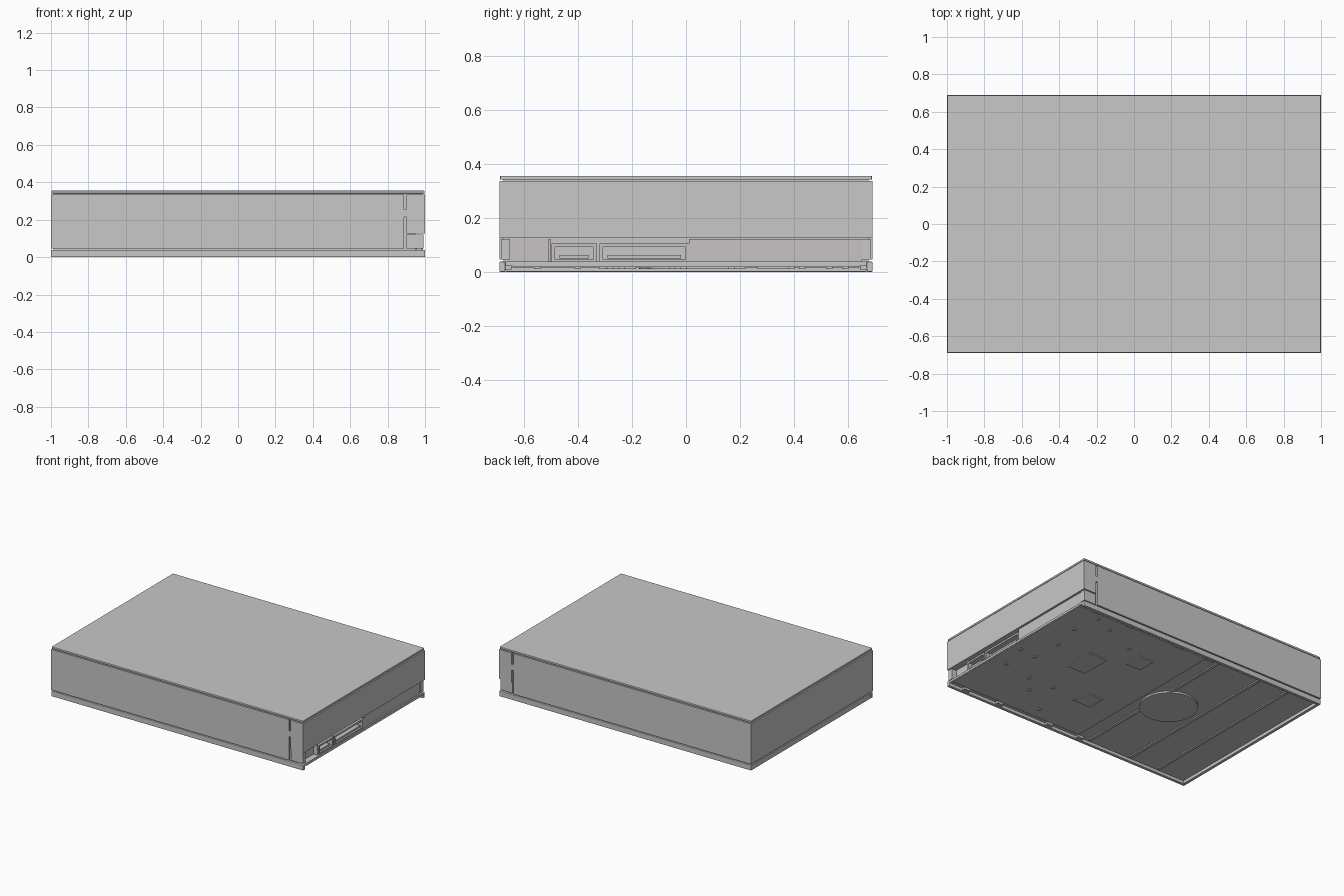
import bpy, bmesh, math

cube = bpy.data.objects.get("Cube")
if cube:
    bpy.data.objects.remove(cube, do_unlink=True)


def material(name, rgb):
    m = bpy.data.materials.new(name)
    m.use_nodes = True
    m.diffuse_color = (*rgb, 1)
    m.node_tree.nodes["Principled BSDF"].inputs["Base Color"].default_value = (*rgb, 1)
    return m


GREY = material("light grey metal", (0.58, 0.58, 0.58))
PALE = material("warm grey plastic", (0.58, 0.55, 0.56))


def finish(name, bm, mat, bevel=0):
    bmesh.ops.recalc_face_normals(bm, faces=bm.faces)
    mesh = bpy.data.meshes.new(name)
    bm.to_mesh(mesh)
    bm.free()
    mesh.materials.append(mat)
    obj = bpy.data.objects.new(name, mesh)
    bpy.context.collection.objects.link(obj)
    if bevel:
        mod = obj.modifiers.new("edge", "BEVEL")
        mod.width, mod.segments = bevel, 2
    return obj


def boxes(name, spans, mat=GREY, bevel=0):
    """One object from boxes, each given as x, y and z ranges."""
    bm = bmesh.new()
    for span in spans:
        verts = bmesh.ops.create_cube(bm, size=1)["verts"]
        for v in verts:
            for i, (lo, hi) in enumerate(span):
                v.co[i] = lo if v.co[i] < 0 else hi
    return finish(name, bm, mat, bevel)


def prism(name, outline, y0, y1, mat=GREY):
    """Extrude an x-z outline along y."""
    bm = bmesh.new()
    face = bm.faces.new([bm.verts.new((x, y0, z)) for x, z in outline])
    new = bmesh.ops.extrude_face_region(bm, geom=[face])["geom"]
    for v in new:
        if isinstance(v, bmesh.types.BMVert):
            v.co.y = y1
    return finish(name, bm, mat)


def mirrored(lo, hi):
    return ((lo, hi), (-hi, -lo))


# Inner body, stepped back below the connector-end wall
boxes("inner_body", [((-0.986, 0.95), (-0.675, 0.675), (0.03, 0.125))])
boxes("upper_body", [((-0.986, 0.986), (-0.675, 0.675), (0.125, 0.341))])

# Long side panels with relief slits and a raised corner flap
panel = [(-1, 0.045), (0.887, 0.045), (0.887, 0.215), (0.9, 0.215),
         (0.9, 0.125), (1, 0.125), (1, 0.336), (0.9, 0.336),
         (0.9, 0.255), (0.887, 0.255), (0.887, 0.336), (-1, 0.336)]
for name, (y0, y1) in zip(("back_panel", "front_panel"), mirrored(0.676, 0.69)):
    prism(name, panel, y0, y1)

# End walls
boxes("left_end_wall", [((0.986, 1), (-0.676, 0.676), (0.125, 0.336))])
boxes("right_end_wall", [((-1, -0.986), (-0.676, 0.676), (0.045, 0.336))])

# Lid
boxes("lid", [((-0.998, 0.998), (-0.688, 0.688), (0.341, 0.355))], bevel=0.003)

# Corner brackets and cover plate at the connector end
boxes("corner_brackets", [((0.9, 0.993), y, (0.045, 0.122))
                          for y in mirrored(0.652, 0.684)])
boxes("end_cover_plate", [((0.94, 0.988), (0.015, 0.652), (0.035, 0.122))], PALE)
boxes("end_recess_plate", [((0.94, 0.955), (-0.652, -0.5), (0.035, 0.122))], PALE)


# Connector sockets: a frame around a tongue
def socket(name, y0, y1):
    z0, z1, t = 0.033, 0.105, 0.013
    x = (0.94, 0.99)
    boxes(name, [(x, (y0, y1), (z0, z0 + t)),
                 (x, (y0, y1), (z1 - t, z1)),
                 (x, (y0, y0 + t), (z0 + t, z1 - t)),
                 (x, (y1 - t, y1), (z0 + t, z1 - t)),
                 ((0.94, 0.983), (y0 + 0.03, y1 - 0.03), (0.05, 0.063))], PALE)


socket("small_connector", -0.498, -0.33)
socket("large_connector", -0.32, 0.012)
boxes("connector_posts", [((0.94, 0.985), (y, y + 0.008), (0.033, 0.122))
                          for y in (-0.508, 0.012)], PALE)

# Tray floor and rim, open at the connector end
boxes("tray_floor", [((-0.99, 0.998), (-0.68, 0.68), (0.022, 0.038))])
boxes("tray_rim", [((-1, 1), y, (0, 0.038)) for y in mirrored(0.668, 0.69)]
      + [((-1, -0.978), (-0.668, 0.668), (0, 0.038))], bevel=0.003)
boxes("rim_tabs", [((x, x + 0.05), y, (0.006, 0.024))
                   for x in (-0.12, 0.14, 0.56, 0.84)
                   for y in mirrored(0.645, 0.67)])

# Underside: circuit plate, ribs, chips and studs
boxes("underside_plate", [((-0.07, 0.995), (-0.64, 0.64), (0.017, 0.023))])
boxes("underside_ribs", [((x - 0.011, x + 0.011), (-0.65, 0.65), (0.014, 0.023))
                         for x in (-0.17, -0.515, -0.75)])
chips = [(0.49, 0.11, 0.075, 0.11), (0.23, 0.33, 0.06, 0.065), (0.17, -0.25, 0.06, 0.065)]
boxes("underside_chips", [((x - w, x + w), (y - d, y + d), (0.01, 0.018))
                          for x, y, w, d in chips])
studs = [(0.83, 0.39), (0.8, 0.59), (0.65, 0.53), (0.78, 0.17), (0.8, -0.05),
         (0.93, -0.03), (0.88, -0.24), (0.65, -0.28), (0.45, -0.28),
         (0.25, -0.31), (0.34, -0.55), (0.4, 0.43), (0.55, -0.4)]
boxes("underside_studs", [((x - 0.01, x + 0.01), (y - 0.012, y + 0.012), (0.011, 0.018))
                          for x, y in studs])

# Round motor cap on the underside
bm = bmesh.new()
bmesh.ops.create_cone(bm, cap_ends=True, segments=48, radius1=0.19, radius2=0.19, depth=0.014)
bmesh.ops.translate(bm, verts=bm.verts, vec=(-0.28, 0.016, 0.017))
cap = finish("motor_cap", bm, GREY)
bpy.context.view_layer.objects.active = cap
cap.select_set(True)
bpy.ops.object.shade_smooth_by_angle(angle=math.radians(30))
cap.select_set(False)
